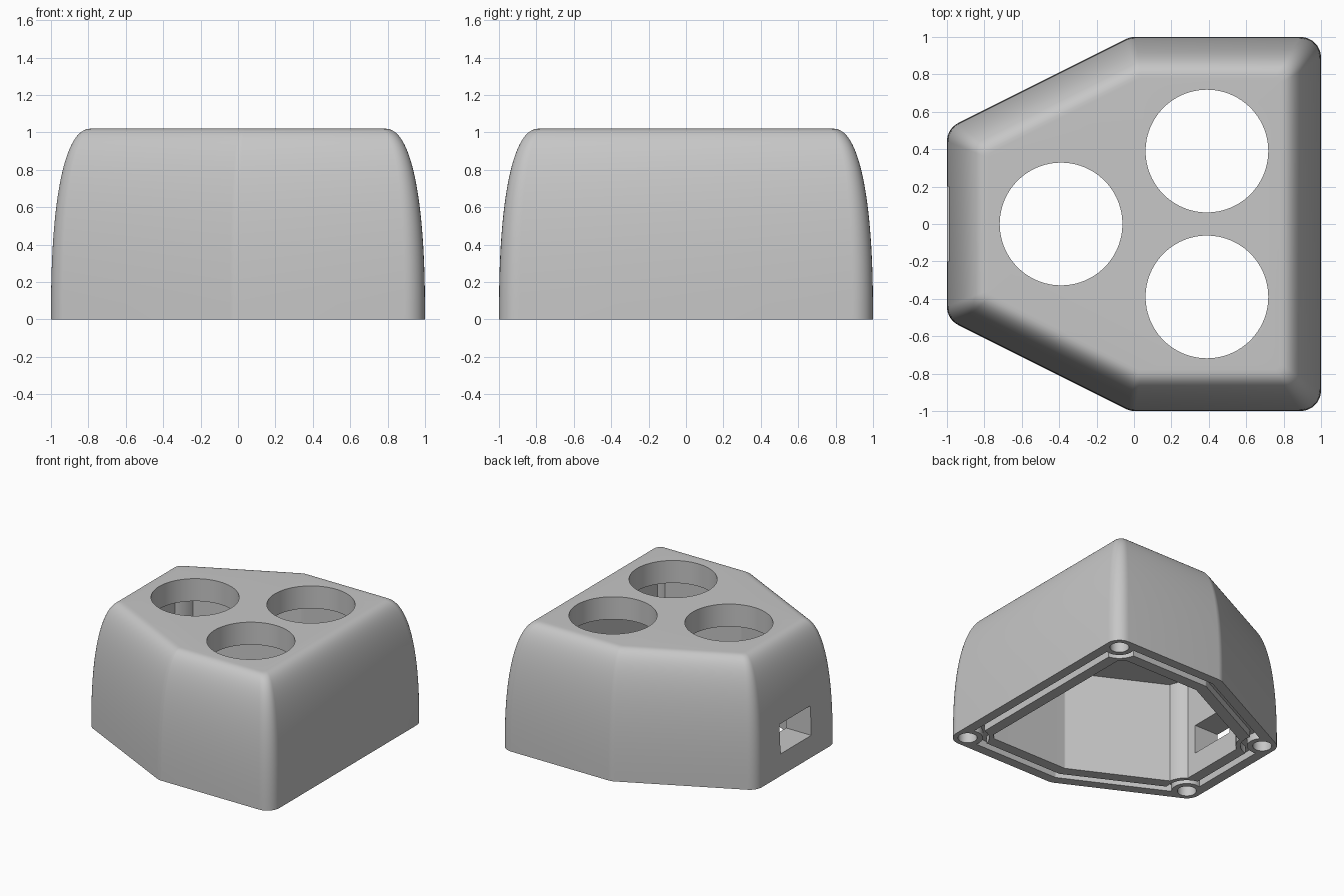
import bpy, bmesh, math
from mathutils import Vector

if "Cube" in bpy.data.objects:
    bpy.data.objects.remove(bpy.data.objects["Cube"], do_unlink=True)

HEIGHT, SHOULDER, FILLET, FULLNESS = 1.02, 0.22, 0.11, 2.4
HALF = [Vector((1, 1)), Vector((-0.02, 1)), Vector((-1, 0.51))]
OUTLINE = HALF + [Vector((p.x, -p.y)) for p in reversed(HALF)]   # counterclockwise

grey = bpy.data.materials.new("plain grey")
grey.use_nodes = True
colour = (0.57, 0.57, 0.57, 1)
grey.diffuse_color = colour
grey.node_tree.nodes["Principled BSDF"].inputs["Base Color"].default_value = colour


def corner(i):
    """Corner point, its two outward edge normals and the mitre direction."""
    p, before, after = OUTLINE[i], OUTLINE[i - 1], OUTLINE[(i + 1) % len(OUTLINE)]
    a, b = (p - before).normalized(), (after - p).normalized()
    n1, n2 = Vector((a.y, -a.x)), Vector((b.y, -b.x))
    return p, n1, n2, (n1 + n2) / (1 + n1.dot(n2))


def outline(inset, radius, steps=8):
    """Rounded outline moved inward by inset."""
    points = []
    for i in range(len(OUTLINE)):
        p, n1, n2, mitre = corner(i)
        centre = p - mitre * (inset + radius)
        points += [centre + radius * n1.slerp(n2, k / steps) for k in range(steps + 1)]
    return points


def loft(name, rings):
    """Closed solid through rings of (points, z)."""
    bm = bmesh.new()
    loops = [[bm.verts.new((p.x, p.y, z)) for p in pts] for pts, z in rings]
    for low, high in zip(loops, loops[1:]):
        for i in range(len(low)):
            j = (i + 1) % len(low)
            bm.faces.new((low[i], low[j], high[j], high[i]))
    bm.faces.new(loops[0][::-1])
    bm.faces.new(loops[-1])
    mesh = bpy.data.meshes.new(name)
    bmesh.ops.recalc_face_normals(bm, faces=bm.faces)
    bm.to_mesh(mesh)
    bm.free()
    mesh.materials.append(grey)
    obj = bpy.data.objects.new(name, mesh)
    bpy.context.collection.objects.link(obj)
    return obj


def prism(name, points, low, high):
    return loft(name, [(points, low), (points, high)])


def cylinder(name, centre, radius, low, high, sides=64):
    ring = [centre + radius * Vector((math.cos(a), math.sin(a)))
            for a in (math.tau * k / sides for k in range(sides))]
    return prism(name, ring, low, high)


def cut(target, tool):
    """Subtract the tool from the target, then discard the tool."""
    mod = target.modifiers.new("cut", "BOOLEAN")
    mod.operation, mod.solver, mod.object = "DIFFERENCE", "EXACT", tool
    bpy.context.view_layer.update()
    graph = bpy.context.evaluated_depsgraph_get()
    mesh = bpy.data.meshes.new_from_object(target.evaluated_get(graph))
    target.modifiers.clear()
    target.data = mesh
    bpy.data.objects.remove(tool, do_unlink=True)


# Screw positions sit at the centres of the four main corner fillets
screws = []
for i in (0, 2, 3, 5):
    p, n1, n2, mitre = corner(i)
    screws.append(p - mitre * FILLET)


def core(name, inset, boss_radius, low, high):
    """Inset prism with a bite taken out around each screw boss."""
    obj = prism(name, outline(inset, 0.03), low, high)
    for c in screws:
        cut(obj, cylinder("boss_cutter", c, boss_radius, low - 0.1, high + 0.1, 48))
    return obj


# Domed outer shell with a superelliptic shoulder
rings = []
for k in range(33):
    t = math.pi / 2 * k / 32
    inset = SHOULDER * (1 - max(math.cos(t), 0) ** (2 / FULLNESS))
    rings.append((outline(inset, FILLET - 0.35 * inset),
                  HEIGHT * math.sin(t) ** (2 / FULLNESS)))
housing = loft("housing", rings)

# Thick-walled hollow interior, open at the bottom
cut(housing, core("cavity_cutter", 0.23, 0.2, -0.1, 0.835))

# Seal groove around the bottom rim
groove = core("groove_cutter", 0.08, 0.115, -0.05, 0.06)
cut(groove, core("groove_core", 0.14, 0.165, -0.2, 0.2))
cut(housing, groove)

# Screw holes in the rim
for c in screws:
    cut(housing, cylinder("screw_cutter", c, 0.072, -0.1, 0.35, 32))

# Three large round openings in the top
for x, y in ((0.39, 0.39), (0.39, -0.39), (-0.39, 0)):
    cut(housing, cylinder("opening_cutter", Vector((x, y)), 0.328, 0.6, 1.2, 96))

# Rectangular port in the narrow end wall
port = [Vector(p) for p in ((-1.2, -0.2), (-0.7, -0.2), (-0.7, 0.2), (-1.2, 0.2))]
cut(housing, prism("port_cutter", port, 0.18, 0.42))

bpy.ops.object.select_all(action="DESELECT")
housing.select_set(True)
bpy.context.view_layer.objects.active = housing
bpy.ops.object.shade_smooth_by_angle(angle=math.radians(30))
